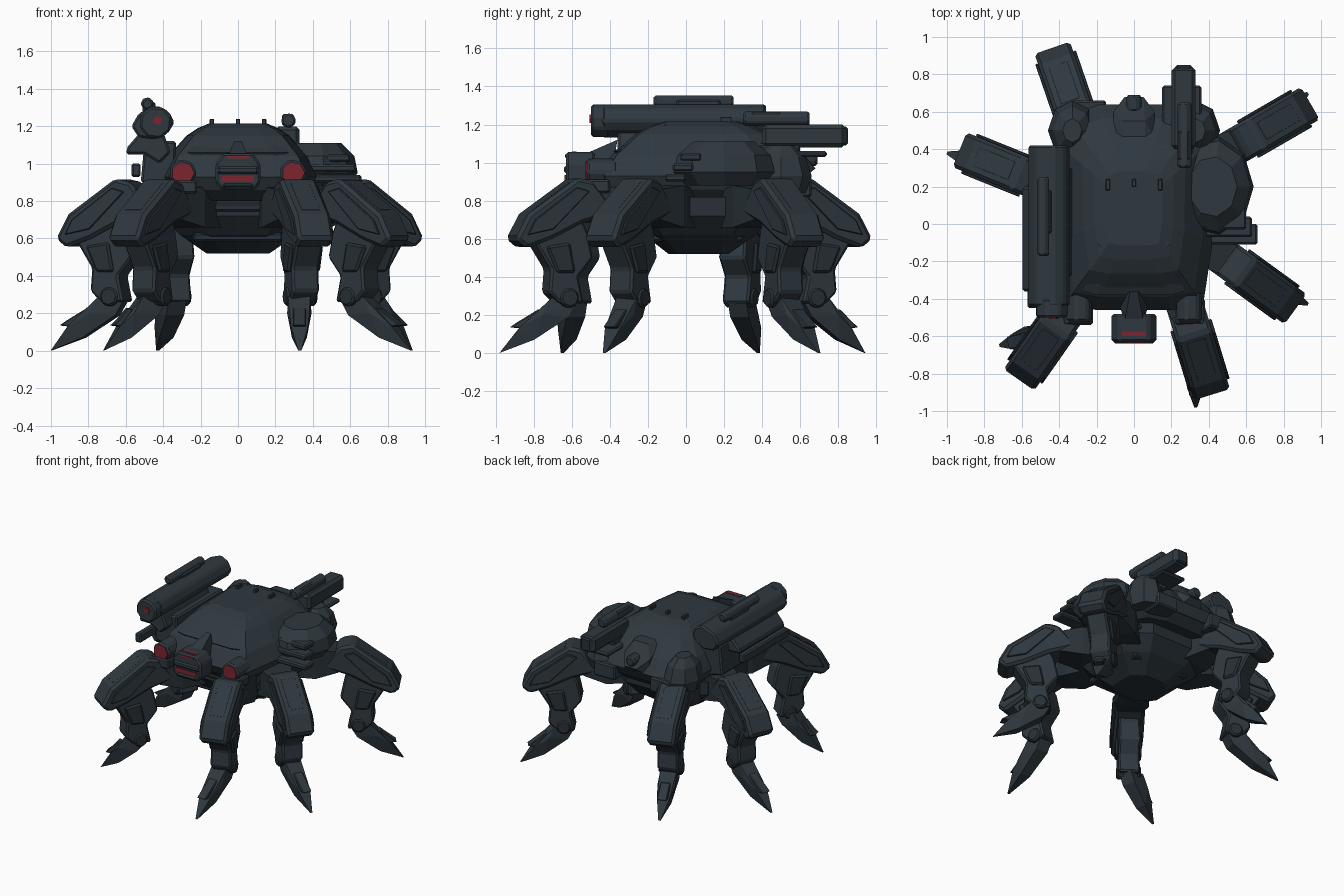
import bpy, bmesh, math
from mathutils import Matrix, Vector

cube = bpy.data.objects.get("Cube")
if cube:
    bpy.data.objects.remove(cube)


def material(name, rgb):
    m = bpy.data.materials.new(name)
    m.use_nodes = True
    m.diffuse_color = (*rgb, 1)
    m.node_tree.nodes["Principled BSDF"].inputs["Base Color"].default_value = (*rgb, 1)
    return m


SLATE = material("dark slate armour", (0.028, 0.040, 0.050))
DARK = material("darker joint metal", (0.021, 0.030, 0.037))
RED = material("deep red lens", (0.20, 0.018, 0.028))


def finish(name, bm, mat, matrix=None, bevel=0):
    bmesh.ops.recalc_face_normals(bm, faces=bm.faces)
    if matrix:
        bm.transform(matrix)
    mesh = bpy.data.meshes.new(name)
    bm.to_mesh(mesh)
    bm.free()
    mesh.materials.append(mat)
    ob = bpy.data.objects.new(name, mesh)
    bpy.context.collection.objects.link(ob)
    if bevel:
        mod = ob.modifiers.new("chamfer", "BEVEL")
        mod.width, mod.segments = bevel, 1
    return ob


def hull(name, pts, mat=SLATE, matrix=None, bevel=0):
    bm = bmesh.new()
    for p in pts:
        bm.verts.new(p)
    res = bmesh.ops.convex_hull(bm, input=bm.verts)
    bmesh.ops.delete(bm, geom=list({v for v in res["geom_interior"] + res["geom_unused"]
                                    if isinstance(v, bmesh.types.BMVert)}), context="VERTS")
    bmesh.ops.dissolve_limit(bm, angle_limit=0.02, verts=bm.verts, edges=bm.edges)
    return finish(name, bm, mat, matrix, bevel)


def prism(name, profile, y0, y1, mat=SLATE, matrix=None, bevel=0.012):
    """Extrude an x-z profile from y0 to y1."""
    bm = bmesh.new()
    face = bm.faces.new([bm.verts.new((x, y0, z)) for x, z in profile])
    new = bmesh.ops.extrude_face_region(bm, geom=[face])["geom"]
    bmesh.ops.translate(bm, vec=(0, y1 - y0, 0),
                        verts=[v for v in new if isinstance(v, bmesh.types.BMVert)])
    return finish(name, bm, mat, matrix, bevel)


def box(name, x, y, z, mat=SLATE, matrix=None, bevel=0.01):
    prof = [(x[0], z[0]), (x[1], z[0]), (x[1], z[1]), (x[0], z[1])]
    return prism(name, prof, y[0], y[1], mat, matrix, bevel)


def ngon(cx, cz, r, n, turn=0):
    return [(cx + r * math.cos(turn + math.tau * i / n), cz + r * math.sin(turn + math.tau * i / n))
            for i in range(n)]


def rings(name, outline, levels, cy, mat=SLATE, bevel=0):
    """Hull of one mirrored plan outline scaled at several heights."""
    pts = [(s * x * k, cy + (y - cy) * k, z)
           for z, k in levels for x, y in outline for s in (-1, 1)]
    return hull(name, pts, mat, None, bevel)


# Domed shell, skirt and belly
plan = [(0.2, -0.46), (0.37, -0.43), (0.42, -0.1), (0.42, 0.3), (0.43, 0.45), (0.36, 0.58), (0.18, 0.64)]
rings("shell", plan, [(0.86, 0.93), (0.93, 1), (1.04, 0.87), (1.15, 0.64), (1.19, 0.5), (1.215, 0.36)], 0.08)
rings("skirt", plan, [(0.80, 0.8), (0.87, 0.94)], 0.08, DARK)
rings("belly", [(0.2, -0.3), (0.4, -0.18), (0.4, 0.3), (0.2, 0.45)],
      [(0.82, 1), (0.72, 1), (0.62, 0.78), (0.52, 0.42)], 0.06, DARK)
for i in range(3):
    w, z = 0.34 - 0.05 * i, 0.77 - 0.08 * i
    box("belly_band", (-w, w), (-0.31 + 0.05 * i, 0.4 - 0.05 * i), (z - 0.025, z + 0.02), DARK)

# Shell plates, rear lobes and rear turret
hull("brow_plate", [(s * x, y, z) for s in (-1, 1) for x, y, z in
                    [(0.2, -0.38, 1.06), (0.14, -0.15, 1.2), (0.19, -0.1, 1.2),
                     (0.27, -0.36, 1.06), (0.2, -0.36, 1.03)]])
for s in (-1, 1):
    hull("rear_lobe", [(s * (0.33 + 0.13 * math.cos(a) * k), 0.5 + 0.16 * math.sin(a) * k, z)
                       for z, k in [(0.84, 0.8), (0.93, 1), (1.03, 0.8), (1.09, 0.4)]
                       for a in [math.tau * i / 8 for i in range(8)]])
    box("rear_skirt_block", (s * 0.24 - 0.09, s * 0.24 + 0.09), (0.5, 0.66), (0.82, 0.93))
    box("front_skirt_block", (s * 0.3 - 0.08, s * 0.3 + 0.08), (-0.54, -0.4), (0.84, 0.91))
    box("dome_stud", (s * 0.14 - 0.012, s * 0.14 + 0.012), (0.18, 0.24), (1.15, 1.24), bevel=0.004)
box("dome_stud", (-0.012, 0.012), (0.2, 0.24), (1.18, 1.24), bevel=0.004)
hull("rear_turret", [(s * x, y, z) for s in (-1, 1) for x, y, z in
                     [(0.06, 0.4, 1.13), (0.11, 0.46, 1.1), (0.11, 0.6, 1.03), (0.05, 0.68, 0.97),
                      (0.1, 0.6, 0.9), (0.06, 0.55, 1.12)]])
prism("rear_turret_cap", ngon(0, 1.02, 0.045, 6), 0.6, 0.69)

# Red eyes in faceted pods
for s in (-1, 1):
    prism("eye_pod", ngon(s * 0.295, 0.95, 0.075, 7), -0.52, -0.36)
    prism("eye_lens", ngon(s * 0.295, 0.95, 0.06, 7), -0.527, -0.519, RED, bevel=0)

# Snout with red slits
prism("snout", [(-0.12, 0.9), (-0.09, 0.86), (0.09, 0.86), (0.12, 0.9), (0.12, 1.0),
                (0.08, 1.055), (-0.08, 1.055), (-0.12, 1.0)], -0.63, -0.48)
hull("snout_neck", [(s * x, y, z) for s in (-1, 1) for x, y, z in
                    [(0.05, -0.52, 0.9), (0.05, -0.52, 1.05), (0.09, -0.4, 0.88), (0.02, -0.36, 1.12)]])
box("snout_lip", (-0.11, 0.11), (-0.64, -0.6), (0.945, 0.985))
box("snout_chin", (-0.08, 0.08), (-0.64, -0.6), (0.87, 0.895))
box("mouth_slit", (-0.085, 0.085), (-0.637, -0.63), (0.905, 0.935), RED, bevel=0)
box("top_slit", (-0.065, 0.065), (-0.6, -0.575), (1.052, 1.058), RED, bevel=0)
box("brow_slit", (-0.06, 0.06), (-0.636, -0.63), (1.028, 1.042), RED, bevel=0)

# Side pod on the left flank, with vent bars
hull("side_pod", [(0.42 + 0.22 * math.cos(a) * k, 0.2 + 0.27 * math.sin(a) * k, z)
                  for z, k in [(0.88, 0.75), (0.95, 1), (1.04, 0.92), (1.11, 0.6)]
                  for a in [math.tau * i / 9 for i in range(9)]])
for i in range(3):
    z = 0.9 + 0.055 * i
    box("vent_bar", (0.36, 0.66 - 0.03 * i), (-0.11 + 0.04 * i, 0.0 + 0.04 * i), (z, z + 0.04))

# Large cannon on the right flank
prism("cannon_body", [(-0.57, 1.2), (-0.53, 1.27), (-0.43, 1.31), (-0.37, 1.28), (-0.34, 1.22),
                      (-0.37, 1.17), (-0.44, 1.13), (-0.53, 1.14)], -0.44, 0.42)
prism("cannon_muzzle", ngon(-0.44, 1.22, 0.09, 8, 0.3), -0.5, -0.4)
prism("cannon_lens", ngon(-0.43, 1.23, 0.025, 6), -0.507, -0.499, RED, bevel=0)
prism("cannon_fin", [(-0.53, 1.16), (-0.4, 1.17), (-0.36, 1.06), (-0.42, 1.0), (-0.5, 1.05),
                     (-0.6, 1.05), (-0.59, 1.09)], -0.36, 0.2)
prism("cannon_sight", ngon(-0.485, 1.32, 0.037, 7), -0.17, 0.25)
box("cannon_sight_mount", (-0.51, -0.44), (-0.05, 0.18), (1.24, 1.33))
prism("cannon_mount", [(-0.52, 0.9), (-0.34, 0.86), (-0.33, 1.12), (-0.5, 1.12)], -0.28, 0.3)
box("cannon_side_plate", (-0.57, -0.52), (-0.45, 0.1), (0.93, 1.0))

# Small rear gun on the left
box("rear_gun_body", (0.2, 0.33), (0.4, 0.84), (1.08, 1.2), bevel=0.02)
prism("rear_gun_barrel", ngon(0.27, 1.23, 0.042, 7), 0.3, 0.65)
box("rear_gun_sight", (0.235, 0.3), (0.34, 0.5), (1.2, 1.265))
box("rear_gun_muzzle", (0.22, 0.31), (0.82, 0.85), (1.09, 1.19), DARK)
box("rear_gun_mount", (0.2, 0.32), (0.36, 0.6), (1.0, 1.1))
box("rear_gun_foot", (0.15, 0.36), (0.48, 0.74), (1.03, 1.06))

# Leg profiles, measured outward from the knee
THIGH = [(-0.56, 0.74), (-0.43, 0.9), (-0.34, 0.92), (-0.07, 0.73), (0, 0.6),
         (-0.06, 0.55), (-0.2, 0.6), (-0.36, 0.68)]
SHIN = [(-0.36, 0.72), (-0.1, 0.6), (-0.2, 0.44), (-0.19, 0.32), (-0.25, 0.26),
        (-0.38, 0.26), (-0.35, 0.4), (-0.43, 0.5), (-0.4, 0.64)]


def leg(name, knee, degrees, tip):
    turn = math.radians(degrees)
    m = Matrix.Translation((*knee, 0)) @ Matrix.Rotation(turn, 4, "Z")
    prism(name + "_thigh", THIGH, -0.1, 0.1, SLATE, m, 0.018)
    prism(name + "_shin", SHIN, -0.075, 0.075, SLATE, m)
    prism(name + "_shin_guard", [(-0.3, 0.58), (-0.17, 0.56), (-0.23, 0.42), (-0.33, 0.42)],
          -0.092, 0.092, DARK, m)
    # Raised panel along the thigh top
    prism(name + "_thigh_panel", [(-0.31, 0.9), (-0.1, 0.752), (-0.11, 0.735), (-0.32, 0.88)],
          -0.055, 0.055, SLATE, m, 0.004)
    for s in (-1, 1):
        prism(name + "_side_panel", [(-0.4, 0.85), (-0.33, 0.87), (-0.1, 0.7), (-0.06, 0.62), (-0.2, 0.65)],
              s * 0.107 - 0.008, s * 0.107 + 0.008, SLATE, m, 0.004)
    prism(name + "_ankle", ngon(-0.3, 0.29, 0.055, 8), -0.085, 0.085, DARK, m)
    hull(name + "_hip", [(r, s * w, z) for s in (-1, 1) for r, w, z in
                         [(-0.85, 0.09, 0.66), (-0.85, 0.09, 0.84), (-0.6, 0.12, 0.88),
                          (-0.6, 0.12, 0.66), (-0.44, 0.085, 0.86), (-0.44, 0.085, 0.7)]], DARK, m)
    # Pointed foot swings from the ankle to its own tip
    ankle = m @ Vector((-0.32, 0, 0))
    d = Vector((tip[0] - ankle.x, tip[1] - ankle.y))
    f = Matrix.Translation(ankle) @ Matrix.Rotation(math.atan2(d.y, d.x), 4, "Z")
    n = d.length
    hull(name + "_foot", [(r, s * w, z) for s in (-1, 1) for r, w, z in
                          [(-0.04, 0.05, 0.26), (0.09, 0.06, 0.29), (0.14, 0.065, 0.2),
                           (n * 0.72, 0.045, 0.13), (n, 0.008, 0.0), (n * 0.5, 0.04, 0.07),
                           (0.0, 0.05, 0.19)]], SLATE, f)
    prism(name + "_toe_spur", [(0.1, 0.2), (n * 0.6, 0.125), (n * 0.85, 0.135), (n * 0.75, 0.16),
                               (0.16, 0.23)], -0.035, 0.035, SLATE, f, 0.005)


leg("front_left_leg", (0.42, -0.92), -73, (0.33, -0.98))
leg("front_right_leg", (-0.62, -0.84), -125, (-0.72, -0.65))
leg("middle_left_leg", (0.87, -0.46), -36, (0.93, -0.43))
leg("middle_right_leg", (-0.94, 0.4), 158, (-1.0, 0.38))
leg("rear_left_leg", (0.95, 0.65), 30, (0.93, 0.7))
leg("rear_right_leg", (-0.44, 0.95), 109, (-0.43, 0.94))
